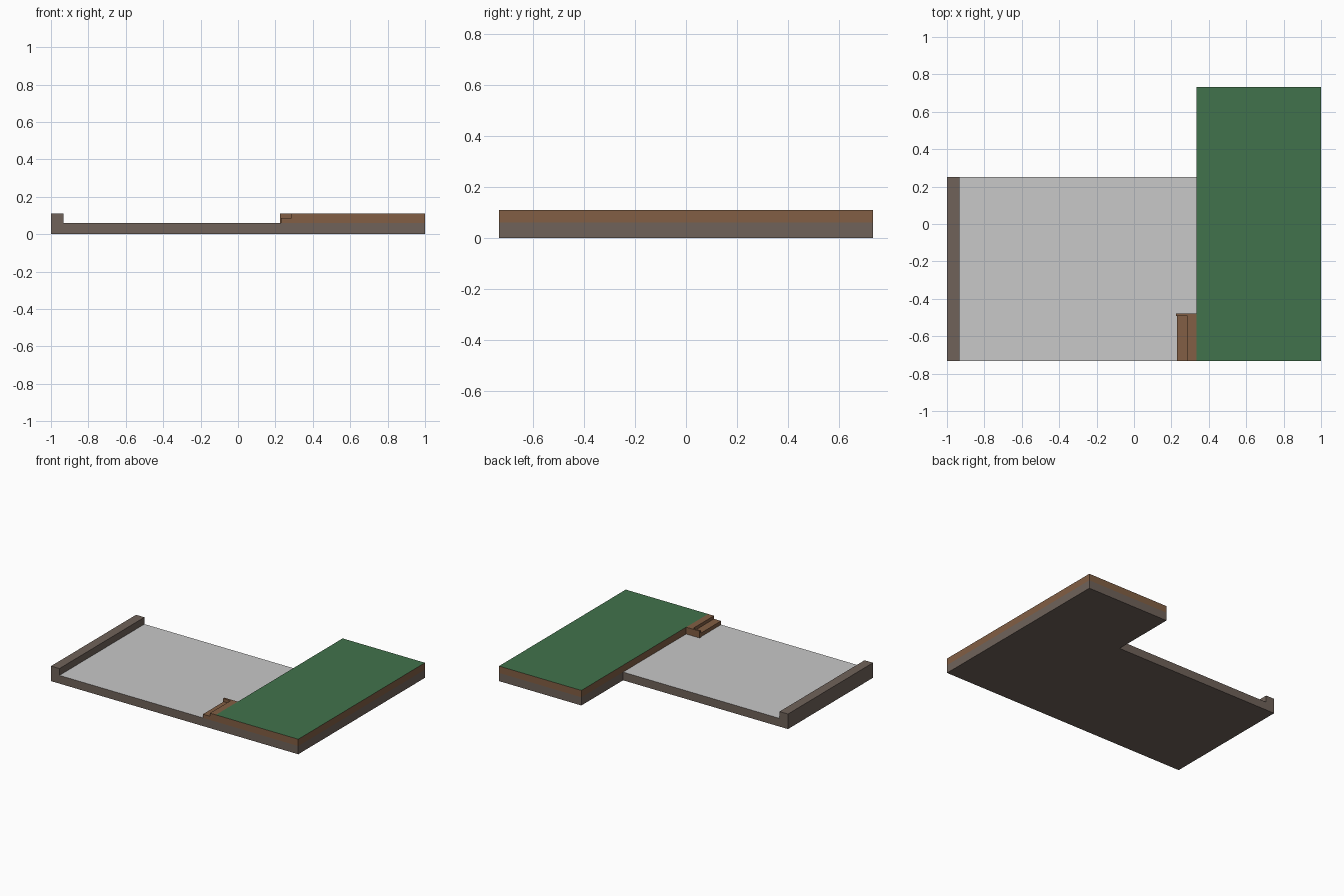
import bpy, bmesh

if "Cube" in bpy.data.objects:
    bpy.data.objects.remove(bpy.data.objects["Cube"])

def material(name, rgb):
    m = bpy.data.materials.new(name)
    m.diffuse_color = (*rgb, 1.0)
    m.use_nodes = True
    m.node_tree.nodes["Principled BSDF"].inputs["Base Color"].default_value = m.diffuse_color
    return m

STONE = material("stone_brown", (0.162, 0.124, 0.102))
EARTH = material("earth_brown", (0.223, 0.114, 0.058))
GRASS = material("grass_green", (0.053, 0.171, 0.072))
PAVING = material("pale_grey", (0.58, 0.58, 0.58))

X0, X1, XG = -1.0, 1.0, 0.334        # outer edges and lawn edge
Y0, Y1, YF = -0.732, 0.732, 0.25     # outer edges and paved floor's back edge
ZF, ZT = 0.06, 0.11                  # floor and lawn heights

def prism(name, points, depth, side, top=None):
    """Extrude a closed 3D outline along depth; faces pointing up take the top material."""
    bm = bmesh.new()
    face = bm.faces.new([bm.verts.new(p) for p in points])
    ext = bmesh.ops.extrude_face_region(bm, geom=[face], use_keep_orig=True)
    moved = [g for g in ext["geom"] if isinstance(g, bmesh.types.BMVert)]
    bmesh.ops.translate(bm, verts=moved, vec=depth)
    bmesh.ops.recalc_face_normals(bm, faces=bm.faces)
    for f in bm.faces:
        f.material_index = 1 if top and f.normal.z > 0.9 else 0
    me = bpy.data.meshes.new(name)
    bm.to_mesh(me)
    bm.free()
    for m in (side, top):
        if m:
            me.materials.append(m)
    ob = bpy.data.objects.new(name, me)
    bpy.context.collection.objects.link(ob)
    return ob

def box(name, x, y, z, side, top=None):
    pts = [(x[0], y[0], z[0]), (x[1], y[0], z[0]), (x[1], y[1], z[0]), (x[0], y[1], z[0])]
    return prism(name, pts, (0, 0, z[1] - z[0]), side, top)

# L-shaped foundation with a pale paved top
outline = [(X0, Y0), (X1, Y0), (X1, Y1), (XG, Y1), (XG, YF), (X0, YF)]
prism("foundation", [(x, y, 0) for x, y in outline], (0, 0, ZF), STONE, PAVING)

# Low curb along the left edge
box("left_curb", (X0, -0.932), (Y0, YF), (ZF, ZT), STONE)

# Raised lawn with earth sides
box("lawn", (XG, X1), (Y0, Y1), (ZF, ZT), EARTH, GRASS)

# Two steps up to the lawn, as one stepped profile
XS, XM, YS, ZS = 0.229, 0.286, -0.479, 0.087
profile = [(XS, ZF), (XG, ZF), (XG, ZT), (XM, ZT), (XM, ZS), (XS, ZS)]
prism("steps", [(x, Y0, z) for x, z in profile], (0, YS - 0.014 - Y0, 0), EARTH)

# Thin side wall closing the back end of the steps
box("step_side_wall", (0.225, XG), (YS - 0.014, YS), (ZF, ZT), EARTH)
